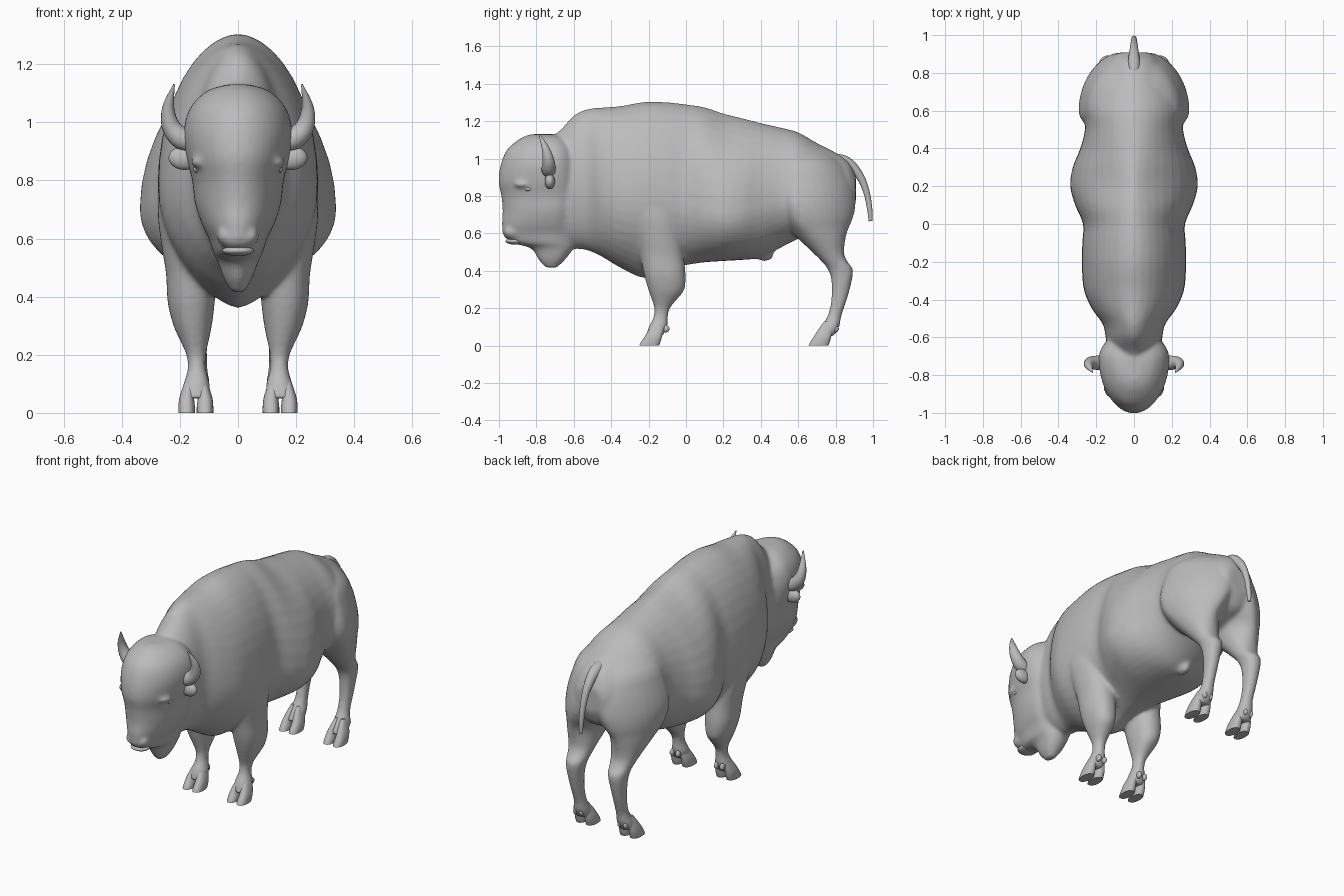
import bpy, bmesh, math
from mathutils import Vector, Matrix

if "Cube" in bpy.data.objects:
    bpy.data.objects.remove(bpy.data.objects["Cube"])

hide = bpy.data.materials.new("grey_hide")
hide.diffuse_color = (0.5, 0.5, 0.5, 1)
hide.use_nodes = True
hide.node_tree.nodes["Principled BSDF"].inputs["Base Color"].default_value = hide.diffuse_color
N = 40


def resample(rows, steps=4):
    """Smooth spline through table rows."""
    out = []
    for i in range(len(rows) - 1):
        p = [rows[max(0, min(len(rows) - 1, i + k))] for k in (-1, 0, 1, 2)]
        for s in range(steps):
            t = s / steps
            out.append([0.5 * (2 * b + (c - a) * t + (2 * a - 5 * b + 4 * c - d) * t * t
                               + (3 * b - a - 3 * c + d) * t ** 3) for a, b, c, d in zip(*p)])
    return out + [list(rows[-1])]


def spow(v, p):
    return math.copysign(abs(v) ** p, v)


def loft(bm, rings):
    vs = [[bm.verts.new(co) for co in r] for r in rings]
    n = len(vs[0])
    for a, b in zip(vs, vs[1:]):
        for i in range(n):
            bm.faces.new((a[i], a[(i + 1) % n], b[(i + 1) % n], b[i]))
    bm.faces.new(vs[0][::-1])
    bm.faces.new(vs[-1])


def ball(bm, c, r, tilt=0):
    m = Matrix.Translation(c) @ Matrix.Rotation(tilt, 4, 'Y') @ Matrix.Diagonal((*r, 1))
    bmesh.ops.create_uvsphere(bm, u_segments=24, v_segments=16, radius=1, matrix=m)


def tube(bm, pts, n=16):
    """Round tube through rows of x, y, z, radius."""
    rows = resample(pts, 6)
    rings = []
    for i, r in enumerate(rows):
        t = Vector(rows[min(i + 1, len(rows) - 1)][:3]) - Vector(rows[max(i - 1, 0)][:3])
        q = t.to_track_quat('Z', 'Y')
        rings.append([Vector(r[:3]) + q @ Vector((math.cos(a) * r[3], math.sin(a) * r[3], 0))
                      for a in (2 * math.pi * k / n for k in range(n))])
    loft(bm, rings)


def pillar(bm, rows, p=0.9, side=1, haunch=False):
    """Upright loft through rows of z, y front, y back, x inner, x outer."""
    rings = []
    for z, y0, y1, x0, x1 in resample(rows):
        h = max(0, min(1, (z - .48) / .16)) if haunch else 0
        yc = y0 + (y1 - y0) * (.5 - .2 * h)          # widest point
        ring = []
        for k in range(N):
            a = 2 * math.pi * k / N
            s = spow(math.sin(a), p + .1 * h)
            ring.append((side * ((x0 + x1) / 2 + (x1 - x0) / 2 * spow(math.cos(a), p + .4 * h)),
                         yc + s * ((y1 - yc) if s > 0 else (yc - y0)), z))
        rings.append(ring)
    loft(bm, rings)


def finish(name, bm):
    bmesh.ops.recalc_face_normals(bm, faces=bm.faces)
    me = bpy.data.meshes.new(name)
    bm.to_mesh(me)
    bm.free()
    me.materials.append(hide)
    ob = bpy.data.objects.new(name, me)
    bpy.context.collection.objects.link(ob)
    for f in me.polygons:
        f.use_smooth = True
    return ob


bm = bmesh.new()

# Trunk: y, top, bottom, half width, height of widest point
TRUNK = [(-.76, 1.08, .62, .11, .85), (-.67, 1.155, .55, .135, .85), (-.60, 1.23, .52, .15, .85),
         (-.53, 1.264, .51, .165, .85), (-.45, 1.273, .475, .222, .82), (-.35, 1.281, .415, .265, .78),
         (-.22, 1.303, .36, .276, .78), (-.1, 1.301, .405, .274, .77), (0, 1.29, .43, .27, .75),
         (.1, 1.275, .445, .312, .72), (.2, 1.242, .452, .338, .70), (.3, 1.217, .458, .325, .71),
         (.4, 1.19, .47, .285, .74), (.5, 1.167, .52, .26, .78), (.6, 1.14, .57, .262, .8),
         (.7, 1.083, .6, .23, .82), (.8, 1.032, .64, .175, .82), (.87, .983, .68, .13, .82),
         (.908, .91, .76, .085, .83)]
rings = []
for y, top, bot, w, zc in resample(TRUNK):
    keel = 1 + .4 * math.exp(-((y + .22) / .2) ** 2)
    slope = 1.08 + .4 * math.exp(-((y - .22) / .15) ** 2)
    ring = []
    for k in range(N):
        c, s = math.cos(2 * math.pi * k / N), math.sin(2 * math.pi * k / N)
        ring.append((w * spow(c, slope if s > 0 else keel), y, zc + s * ((top - zc) if s > 0 else (zc - bot))))
    rings.append(ring)
loft(bm, rings)

# Head with beard: z, y front, y back, half width
HEAD = [(1.13, -.83, -.70, .04), (1.108, -.885, -.64, .108), (1.05, -.955, -.59, .165), (.97, -.99, -.57, .187),
        (.88, -1.003, -.56, .178), (.80, -.988, -.56, .158), (.72, -.98, -.57, .148), (.65, -.985, -.58, .125),
        (.60, -.975, -.58, .1), (.55, -.93, -.59, .085), (.52, -.83, -.60, .07), (.46, -.79, -.645, .048),
        (.415, -.75, -.69, .02)]
rings = []
for z, y0, y1, w in resample(HEAD):
    yc = y0 + (y1 - y0) * .66
    ring = []
    for k in range(N):
        c, s = math.cos(2 * math.pi * k / N), math.sin(2 * math.pi * k / N)
        ring.append((w * c, yc + s * ((y1 - yc) if s > 0 else (yc - y0)), z))
    rings.append(ring)
loft(bm, rings)
ball(bm, (0, -.925, .605), (.073, .055, .045))    # muzzle
ball(bm, (0, -.95, .605), (.045, .032, .03))      # nose
ball(bm, (0, .42, .485), (.03, .05, .035))        # belly sheath

# Legs: z, y front, y back, x inner, x outer
FRONT = [(.98, -.26, -.12, .08, .17), (.82, -.33, -.04, .07, .255), (.7, -.31, -.025, .06, .276),
         (.58, -.27, -.02, .06, .264), (.48, -.245, -.012, .075, .248), (.38, -.225, -.002, .08, .242),
         (.30, -.202, -.008, .09, .222), (.25, -.185, -.045, .1, .2), (.2, -.17, -.085, .11, .178),
         (.15, -.175, -.097, .11, .173), (.1, -.2, -.1, .097, .188), (.05, -.215, -.125, .095, .195)]
HIND = [(1.07, .55, .72, -.05, .1), (.98, .5, .83, -.1, .222), (.88, .468, .885, -.12, .265),
        (.77, .46, .908, -.13, .292), (.68, .5, .893, -.06, .287), (.6, .57, .86, .022, .26),
        (.5, .675, .845, .06, .22), (.45, .725, .862, .072, .203), (.41, .757, .892, .082, .193),
        (.35, .777, .888, .095, .185), (.25, .777, .862, .105, .175), (.16, .757, .832, .105, .172),
        (.1, .72, .82, .097, .188), (.05, .69, .79, .095, .195)]
for sx in (1, -1):
    pillar(bm, FRONT, side=sx)
    pillar(bm, HIND, side=sx, haunch=True)
    ball(bm, (sx * .128, -.87, .862), (.035, .05, .018))                # brow
    ball(bm, (sx * .048, -.95, .608), (.02, .022, .026), sx * .4)       # nostril wing

# Fuse the lofts into one smooth hide
body = finish("body", bm)
rm = body.modifiers.new("fuse", 'REMESH')
rm.mode = 'VOXEL'
rm.voxel_size = 0.01
rm.use_smooth_shade = True
sm = body.modifiers.new("soften", 'SMOOTH')
sm.factor = 0.5
sm.iterations = 12

# Tail
bm = bmesh.new()
tube(bm, [(0, .74, .985, .03), (0, .81, .992, .033), (0, .87, .97, .031), (0, .93, .905, .022),
          (0, .965, .82, .017), (0, .982, .73, .014), (0, .987, .665, .01)])
finish("tail", bm)

# Lower lip
bm = bmesh.new()
ball(bm, (0, -.915, .558), (.055, .05, .018))
finish("lower_lip", bm)

for sx, tag in ((1, "left"), (-1, "right")):
    # Horn, ear and eye
    bm = bmesh.new()
    tube(bm, [(sx * .14, -.735, .935, .034), (sx * .19, -.735, .942, .038), (sx * .23, -.735, .985, .032),
              (sx * .24, -.75, 1.05, .021), (sx * .22, -.785, 1.13, .003)])
    finish("horn_" + tag, bm)
    bm = bmesh.new()
    ball(bm, (sx * .186, -.728, .876), (.053, .027, .04), sx * -.1)
    finish("ear_" + tag, bm)
    bm = bmesh.new()
    ball(bm, (sx * .134, -.842, .838), (.02, .022, .014))
    finish("eye_" + tag, bm)

    # Cloven hooves with dewclaws
    for place, yo in (("front", -.25), ("hind", .655)):
        bm = bmesh.new()
        for x0, x1, inner in ((.085, .142, True), (.148, .205, False)):
            a, b = (.03, .003) if inner else (.003, .03)
            pillar(bm, [(.13, yo + .085, yo + .13, x0 + a, x1 - b),
                        (.09, yo + .055, yo + .13, x0 + a * .5, x1 - b * .5),
                        (.05, yo + .03, yo + .122, x0 + .003, x1 - .003),
                        (.02, yo + .01, yo + .114, x0, x1), (0, yo, yo + .106, x0, x1)], .85, sx)
        for x in (.126, .164):
            ball(bm, (sx * x, yo + .143, .09), (.013, .019, .02))
        hoof = finish(place + "_hoof_" + tag, bm)
        bpy.context.view_layer.objects.active = hoof
        hoof.select_set(True)
        bpy.ops.object.shade_smooth_by_angle(angle=math.radians(50))
        hoof.select_set(False)
